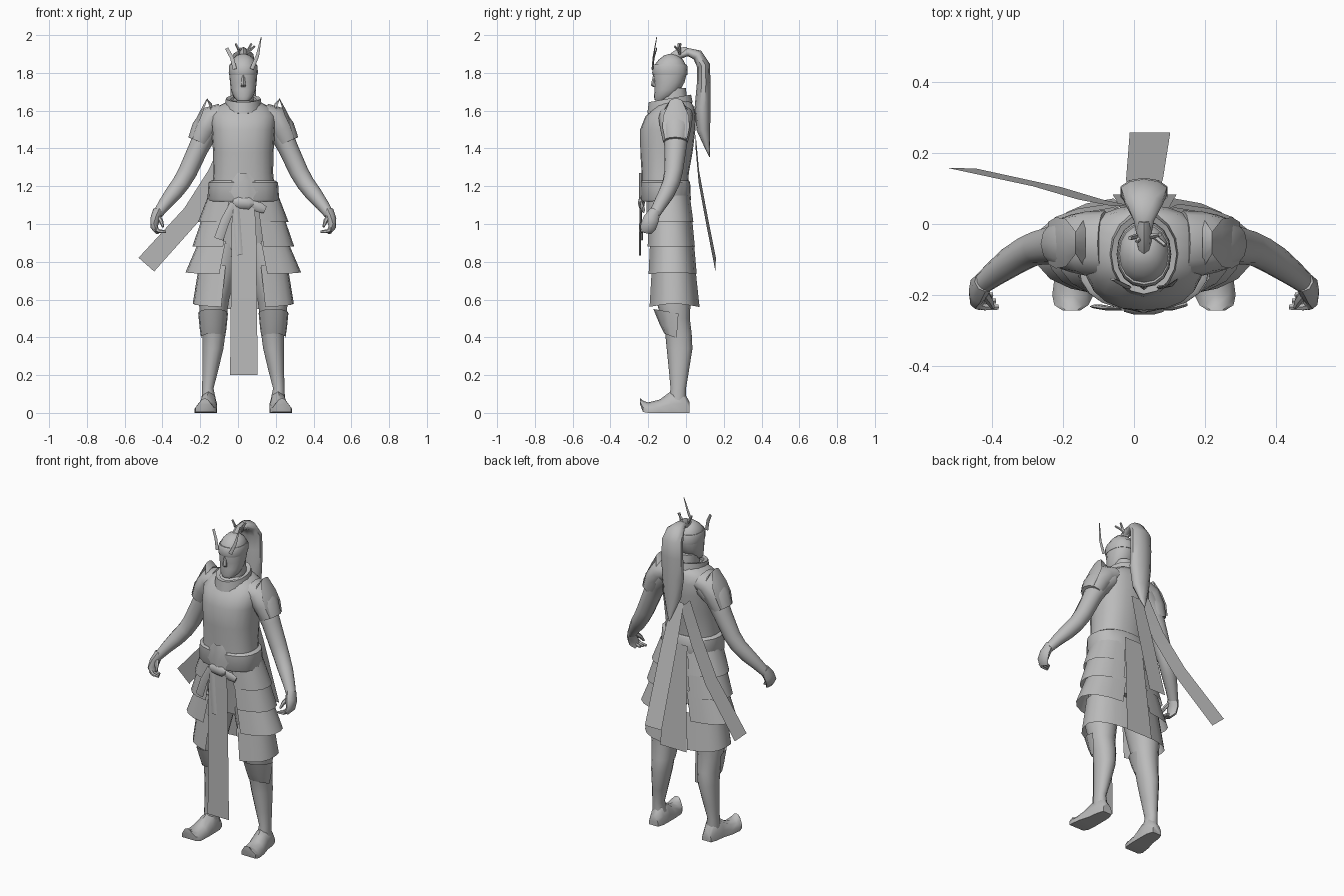
import bpy, bmesh, math
from mathutils import Vector

CX = 0.028  # body centre line
grey = bpy.data.materials.new("grey")
grey.diffuse_color = (0.5, 0.5, 0.5, 1)

def build(name, rings, closed=True, cap=True, angle=40):
    """Skin a list of point rows; closed rows make tubes, open rows make sheets."""
    bm = bmesh.new()
    rows = [[bm.verts.new(p) for p in r] for r in rings]
    n = len(rows[0])
    for a, b in zip(rows, rows[1:]):
        for i in range(n if closed else n - 1):
            j = (i + 1) % n
            bm.faces.new((a[i], a[j], b[j], b[i]))
    if closed and cap:
        bm.faces.new(rows[0])
        bm.faces.new(rows[-1])
    bmesh.ops.recalc_face_normals(bm, faces=bm.faces)
    me = bpy.data.meshes.new(name)
    bm.to_mesh(me)
    bm.free()
    ob = bpy.data.objects.new(name, me)
    bpy.context.collection.objects.link(ob)
    me.materials.append(grey)
    bpy.ops.object.select_all(action='DESELECT')
    ob.select_set(True)
    bpy.context.view_layer.objects.active = ob
    bpy.ops.object.shade_smooth_by_angle(angle=math.radians(angle))
    return ob

def power(v, e):
    return math.copysign(abs(v) ** e, v)

def loft(name, rows, n=16, e=0.85, s=1, cap=True, angle=40):
    """Rows: (x, z, half width, y front, y back) as level rounded sections."""
    rings = []
    for x, z, w, y0, y1 in rows:
        rings.append([(CX + s * (x + w * power(math.sin(t), e)),
                       (y0 + y1) / 2 - (y1 - y0) / 2 * power(math.cos(t), e), z)
                      for t in (2 * math.pi * i / n for i in range(n))])
    return build(name, rings, cap=cap, angle=angle)

def tube(name, pts, n=8, s=1, ref=(0, 1, 0)):
    """Pts: (x, y, z, radius across, radius along ref)."""
    rings = []
    P = [Vector(p[:3]) for p in pts]
    for i, p in enumerate(pts):
        d = (P[min(i + 1, len(P) - 1)] - P[max(i - 1, 0)]).normalized()
        u = d.cross(Vector(ref)).normalized()
        v = d.cross(u)
        ring = []
        for k in range(n):
            t = 2 * math.pi * k / n
            q = P[i] + u * p[3] * math.cos(t) + v * p[4] * math.sin(t)
            ring.append((CX + s * q.x, q.y, q.z))
        rings.append(ring)
    return build(name, rings, angle=50)

def strip(name, pts, across):
    """Flat cloth strip; pts: (x, y, z, half width) along the centre."""
    a = Vector(across).normalized()
    return build(name, [[Vector(p[:3]) - a * p[3], Vector(p[:3]) + a * p[3]] for p in pts],
                 closed=False)

# Torso, belt and pelvis
loft("torso", [(0, 1.17, .168, -.235, .01), (0, 1.27, .158, -.235, .015),
               (0, 1.38, .160, -.242, .035), (0, 1.50, .168, -.243, .05),
               (0, 1.57, .175, -.215, .053), (0, 1.615, .15, -.17, .045),
               (0, 1.65, .08, -.14, .025)], n=20, angle=60)
loft("belt", [(0, 1.12, .183, -.235, .022), (0, 1.13, .19, -.241, .026),
              (0, 1.22, .184, -.243, .022), (0, 1.23, .168, -.235, .015)], n=20)
loft("pelvis", [(0, .82, .16, -.16, .03), (0, 1.0, .185, -.185, .035),
                (0, 1.15, .178, -.215, .02)])
build("belly_plate", [[(CX + x * w, -.25 + abs(x) * .015, z) for x in (-1, -.5, 0, .5, 1)]
                      for z, w in ((1.12, .05), (1.17, .075), (1.23, .06), (1.27, .03))], closed=False)

# Collar: flared neck guard dipping at the front
rings = []
for w, front, back in ((.07, 1.575, 1.62), (.1, 1.585, 1.645), (.092, 1.645, 1.685), (.068, 1.645, 1.675)):
    rings.append([(CX + w * math.sin(t), -.085 - (w + .02) * math.cos(t),
                   (front + back) / 2 - (back - front) / 2 * math.cos(t))
                  for t in (2 * math.pi * i / 16 for i in range(16))])
build("collar", rings, cap=False)

# Head, nose, headband
loft("neck", [(0, 1.58, .06, -.14, .01), (0, 1.72, .052, -.13, 0)], n=12)
loft("head", [(0, 1.655, .034, -.165, -.11), (0, 1.675, .053, -.17, -.06),
              (0, 1.71, .066, -.166, -.03), (0, 1.75, .071, -.168, -.008),
              (0, 1.80, .074, -.174, .005), (0, 1.84, .071, -.168, 0),
              (0, 1.87, .058, -.145, -.015), (0, 1.893, .035, -.115, -.045),
              (0, 1.90, .01, -.09, -.07)], n=16, e=.92)
loft("headband", [(0, 1.79, .075, -.176, .007), (0, 1.80, .077, -.179, .009),
                  (0, 1.835, .076, -.177, .007), (0, 1.845, .072, -.17, .002)], e=.92)
loft("nose", [(0, 1.725, .013, -.174, -.14), (0, 1.735, .015, -.186, -.14),
              (0, 1.79, .007, -.174, -.14)], n=6)

# Crest blades and hair wisps around the topknot
tube("right_crest", [(-.045, -.178, 1.82, .011, .005), (-.06, -.17, 1.88, .01, .004),
                     (-.088, -.155, 1.93, .009, .003)], n=6)
tube("left_crest", [(.045, -.178, 1.82, .011, .005), (.075, -.172, 1.89, .009, .004),
                    (.095, -.155, 1.99, .002, .002)], n=6)
for i, (x, y, z) in enumerate(((-.04, -.04, 1.955), (.045, -.03, 1.955), (.06, -.06, 1.94), (-.02, -.05, 1.93))):
    tube("hair_wisp_%d" % i, [(0, -.03, 1.88, .008, .008), (x * .5, -.035, 1.915, .008, .008),
                              (x, y, z, .006, .006)], n=5)
tube("topknot", [(0, -.07, 1.88, .025, .02), (0, -.03, 1.905, .03, .022), (0, .01, 1.915, .024, .018)],
     ref=(1, 0, 0))
# Ponytail, arched back and hanging to a point
tube("ponytail", [(0, -.04, 1.89, .015, .02), (0, .01, 1.91, .022, .03), (0, .06, 1.895, .03, .055),
                  (0, .092, 1.84, .035, .068), (0, .094, 1.75, .036, .07), (0, .088, 1.62, .042, .07),
                  (0, .092, 1.5, .036, .055), (0, .112, 1.41, .015, .025), (0, .125, 1.355, .002, .003)],
     n=10, ref=(1, 0, 0))

def skirt_row(s, z, w, y0, y1, f0, f1, drop=0, n=9):
    """Open side arc of the skirt from the front opening round to the back."""
    out = []
    for i in range(n):
        t = f0 + (f1 - f0) * i / (n - 1)
        out.append((CX + s * w * power(math.sin(t), .8),
                    (y0 + y1) / 2 - (y1 - y0) / 2 * power(math.cos(t), .8),
                    z - drop * abs(math.cos(t))))
    return out

for s, side in ((-1, "right"), (1, "left")):
    # Arm with shoulder sleeve and pointed shoulder plate
    tube(side + "_arm", [(.13, -.05, 1.55, .07, .08), (.20, -.053, 1.48, .062, .068),
                         (.238, -.056, 1.40, .053, .058), (.295, -.066, 1.275, .05, .049),
                         (.33, -.08, 1.215, .047, .046), (.372, -.105, 1.16, .044, .043),
                         (.42, -.14, 1.10, .034, .036), (.455, -.168, 1.05, .026, .03)], n=12, s=s)
    tube(side + "_sleeve", [(.11, -.055, 1.58, .06, .093), (.165, -.055, 1.56, .07, .09),
                            (.206, -.055, 1.50, .07, .081), (.236, -.056, 1.435, .06, .066)], n=12, s=s)
    build(side + "_shoulder_plate",
          [[(CX + s * x, -.053 + y * f, z - (y * f) ** 2 * 9) for y in (-.09, -.05, 0, .05, .09)]
           for x, z, f in ((.165, 1.635, .8), (.192, 1.665, .35), (.22, 1.615, .75), (.248, 1.56, .8),
                           (.27, 1.48, .65))], closed=False)
    # Hand, fingers and thumb
    tube(side + "_hand", [(.45, -.163, 1.07, .028, .03), (.467, -.185, 1.025, .026, .042),
                          (.472, -.2, .985, .02, .042), (.455, -.213, .958, .013, .032)], s=s)
    for i in range(3):
        y = -.195 - .017 * i
        tube("%s_finger_%d" % (side, i), [(.465, y, .975, .012, .012), (.447, y - .005, .962, .011, .01),
                                          (.425 - .008 * i, y - .005, .958, .007, .008)], n=6, s=s)
    tube(side + "_thumb", [(.455, -.185, 1.045, .014, .016), (.435, -.215, 1.015, .012, .012),
                           (.425, -.235, .985, .006, .006)], n=6, s=s)
    # Leg, knee plate and upturned shoe
    loft(side + "_leg", [(.182, .06, .04, -.09, .0), (.188, .13, .031, -.082, .0),
                         (.175, .22, .042, -.09, .015), (.16, .34, .056, -.102, .034),
                         (.155, .42, .062, -.11, .03), (.158, .50, .07, -.13, .02),
                         (.156, .60, .083, -.16, .025), (.13, .75, .098, -.17, .035),
                         (.10, .90, .10, -.17, .035)], n=14, e=.95, s=s)
    build(side + "_knee_plate",
          [[(CX + s * (.16 + w * math.sin(a)), y - d * math.cos(a), z + .02 * math.cos(a))
            for a in (-1.75, -1.2, -.6, 0, .6, 1.2, 1.75)]
           for z, w, y, d in ((.40, .064, -.06, .055), (.45, .072, -.06, .08), (.53, .08, -.06, .113))],
          closed=False)
    rings = []
    for y, w, z0, z1, x in ((.018, .03, 0, .06, .182), (-.02, .043, 0, .125, .182), (-.08, .047, 0, .115, .185),
                            (-.14, .056, 0, .07, .194), (-.2, .058, 0, .055, .2),
                            (-.228, .048, .005, .065, .204), (-.243, .025, .045, .078, .204)):
        rings.append([(CX + s * (x + w * a), y, z0 + (z1 - z0) * b) for a, b in
                      ((-1, 0), (1, 0), (1, .4), (.65, .8), (0, 1), (-.65, .8), (-1, .4))])
    build(side + "_shoe", rings)
    # Layered side skirt: overlapping flared plates
    for i, (z0, z1, w0, w1, y0, y1, drop) in enumerate((
            (1.15, 1.01, .186, .24, .022, .042, 0), (1.04, .88, .215, .27, .033, .05, 0),
            (.91, .745, .235, .306, .043, .06, .01), (.78, .58, .235, .268, .05, .075, .02))):
        build("%s_skirt_plate_%d" % (side, i),
              [skirt_row(s, z0, w0, -.215 + .01 * i, y0, .32, 2.95),
               skirt_row(s, z1, w1, -.212 + .004 * i, y1, .30 + .02 * i, 2.9, drop)], closed=False)

# Front and back hanging cloths
strip("front_cloth", [(.03, -.238, 1.14, .05), (.031, -.24, 1.0, .065), (.031, -.237, .2, .073)], (1, 0, 0))
strip("back_cloth", [(.03, .03, 1.18, .06), (.03, .058, .85, .075), (.03, .083, .55, .09)], (1, 0, 0))

# Sash knot with two hanging ends
tube("sash_knot", [(-.055, -.235, 1.12, .012, .012), (-.03, -.236, 1.115, .033, .018),
                   (.03, -.236, 1.11, .035, .018), (.055, -.235, 1.11, .012, .012)])
tube("sash_bow", [(.04, -.235, 1.11, .015, .008), (.08, -.233, 1.09, .028, .01), (.115, -.225, 1.075, .02, .008)])
tube("sash_end_long", [(-.04, -.24, 1.11, .018, .006), (-.03, -.243, .97, .018, .006),
                       (-.02, -.243, .835, .018, .006)], n=6, s=1)
tube("sash_end_short", [(-.05, -.238, 1.11, .02, .006), (-.095, -.238, 1.02, .024, .006),
                        (-.13, -.232, .92, .025, .006)], n=6)

# Two ribbons trailing from the upper back
strip("back_ribbon", [(.02, .05, 1.45, .04), (.03, .13, 1.18, .052), (.045, .257, .74, .057)], (1, 0, 0))
strip("side_ribbon", [(-.03, .05, 1.45, .045), (-.12, .068, 1.25, .05), (-.245, .105, 1.05, .052),
                      (-.485, .157, .785, .055)], (-.75, .02, .66))
